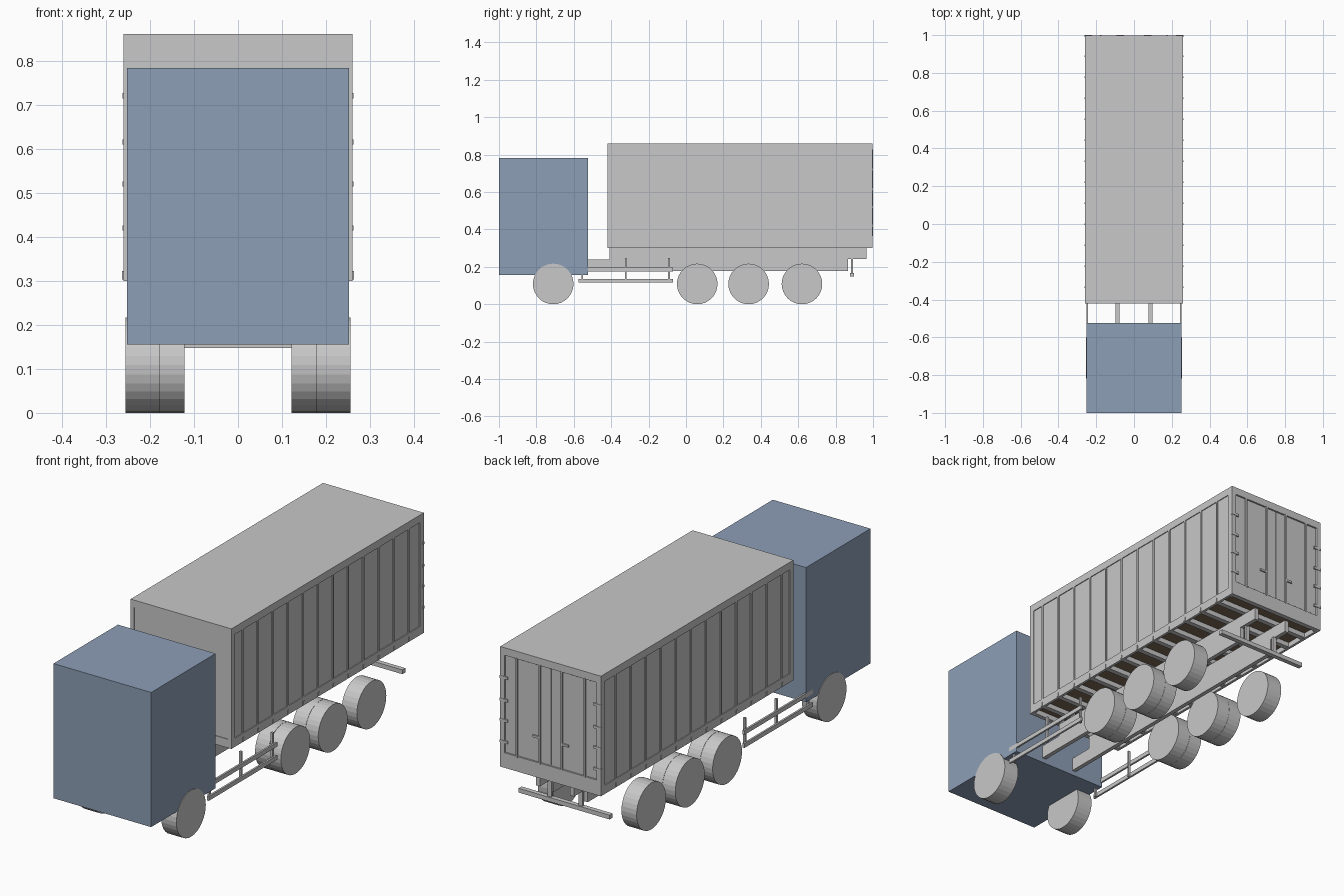
import bpy
import bmesh
import math
from mathutils import Matrix, Vector

if "Cube" in bpy.data.objects:
    bpy.data.objects.remove(bpy.data.objects["Cube"])


def material(name, rgb):
    m = bpy.data.materials.new(name)
    m.diffuse_color = (*rgb, 1.0)
    m.use_nodes = True
    m.node_tree.nodes["Principled BSDF"].inputs["Base Color"].default_value = m.diffuse_color
    return m


GREY = material("light grey", (0.58, 0.58, 0.58))
BLUE = material("slate blue", (0.27, 0.345, 0.47))
WOOD = material("brown wood", (0.21, 0.15, 0.10))


def finish(name, bm, mat):
    bmesh.ops.recalc_face_normals(bm, faces=bm.faces)
    mesh = bpy.data.meshes.new(name)
    bm.to_mesh(mesh)
    bm.free()
    mesh.materials.append(mat)
    ob = bpy.data.objects.new(name, mesh)
    bpy.context.collection.objects.link(ob)
    return ob


def boxes(name, spans, mat=GREY, mirror=False):
    """One object from boxes given as (x0, x1, y0, y1, z0, z1)."""
    bm = bmesh.new()
    for x0, x1, y0, y1, z0, z1 in spans:
        sides = [(x0, x1)] + ([(-x1, -x0)] if mirror else [])
        for a, b in sides:
            centre = Vector(((a + b) / 2, (y0 + y1) / 2, (z0 + z1) / 2))
            size = Matrix.Diagonal((b - a, y1 - y0, z1 - z0, 1))
            bmesh.ops.create_cube(bm, size=1, matrix=Matrix.Translation(centre) @ size)
    return finish(name, bm, mat)


def wheels(name, y, tyres, r=0.1085):
    bm = bmesh.new()
    for x0, x1 in tyres:
        for s in (-1, 1):
            m = Matrix.Translation((s * (x0 + x1) / 2, y, r)) @ Matrix.Rotation(math.pi / 2, 4, 'Y')
            bmesh.ops.create_cone(bm, cap_ends=True, segments=32, radius1=r, radius2=r,
                                  depth=x1 - x0, matrix=m)
    return finish(name, bm, GREY)


# Cab
boxes("cab", [(-0.252, 0.252, -1.0, -0.525, 0.155, 0.783)], BLUE)

# Container walls, roof and frame
boxes("container_walls", [(-0.256, 0.256, -0.417, 0.99, 0.338, 0.857)])
boxes("container_roof", [(-0.26, 0.26, -0.42, 0.998, 0.825, 0.86)])
boxes("container_corner_posts", [(0.243, 0.26, -0.42, -0.395, 0.30, 0.83),
                                 (0.238, 0.26, 0.97, 0.998, 0.30, 0.83)], mirror=True)
boxes("container_side_rails", [(0.248, 0.26, -0.40, 0.975, 0.30, 0.34)], mirror=True)
boxes("container_end_rails", [(-0.25, 0.25, -0.42, -0.40, 0.30, 0.34),
                              (-0.25, 0.25, 0.975, 0.998, 0.30, 0.37)])

# Side seams and lashing hooks
stations = [-0.335 + 0.1112 * i for i in range(12)]
boxes("side_ribs", [(0.254, 0.26, y - 0.005, y + 0.005, 0.337, 0.827) for y in stations], mirror=True)
boxes("lashing_hooks", [(0.255, 0.263, y - 0.004, y + 0.004, 0.303, 0.322) for y in stations], mirror=True)

# Floor and cross-members
boxes("container_floor", [(-0.25, 0.25, -0.405, 0.98, 0.325, 0.338)], WOOD)
boxes("floor_cross_members", [(-0.25, 0.25, y - 0.012, y + 0.012, 0.302, 0.326) for y in stations])

# Rear doors with lock bars, handles and hinges
boxes("rear_doors", [(0.002, 0.236, 0.985, 0.993, 0.374, 0.822)], mirror=True)
boxes("lock_bars", [(x - 0.004, x + 0.004, 0.99, 1.0, 0.365, 0.828) for x in (0.056, 0.175)], mirror=True)
boxes("lock_handles", [(0.056, 0.092, 0.99, 1.0, 0.483, 0.493)], mirror=True)
boxes("door_hinges", [(0.222, 0.262, 0.99, 1.0, z - 0.006, z + 0.006)
                      for z in (0.72, 0.615, 0.52, 0.42)], mirror=True)

# Chassis rails, extruded from a stepped side profile
PROFILE = [(-0.53, 0.178), (0.865, 0.178), (0.865, 0.243), (0.965, 0.243),
           (0.965, 0.301), (-0.41, 0.301), (-0.41, 0.24), (-0.53, 0.24)]
bm = bmesh.new()
for x in (-0.098, 0.078):
    face = bm.faces.new([bm.verts.new((x, y, z)) for y, z in PROFILE])
    ext = bmesh.ops.extrude_face_region(bm, geom=[face])
    bmesh.ops.translate(bm, vec=(0.02, 0, 0),
                        verts=[v for v in ext["geom"] if isinstance(v, bmesh.types.BMVert)])
finish("chassis_rails", bm, GREY)

# Side guards
boxes("side_guard_bars", [(0.243, 0.252, -0.575, -0.07, z, z + 0.02) for z in (0.115, 0.176)], mirror=True)
boxes("side_guard_posts", [(0.235, 0.245, y - 0.005, y + 0.005, 0.115, top)
                           for y, top in ((-0.555, 0.19), (-0.322, 0.247), (-0.09, 0.247))], mirror=True)

# Rear underrun bumper
boxes("rear_bumper", [(-0.235, 0.235, 0.876, 0.898, 0.147, 0.167)])
boxes("bumper_posts", [(0.07, 0.09, 0.882, 0.892, 0.16, 0.245)], mirror=True)

# Wheels: single front and last axle, twin tyres between
SINGLE = [(0.177, 0.255)]
TWIN = [(0.122, 0.188), (0.189, 0.255)]
wheels("front_wheels", -0.71, SINGLE)
wheels("first_rear_wheels", 0.06, TWIN)
wheels("second_rear_wheels", 0.335, TWIN)
wheels("last_rear_wheels", 0.62, SINGLE)
